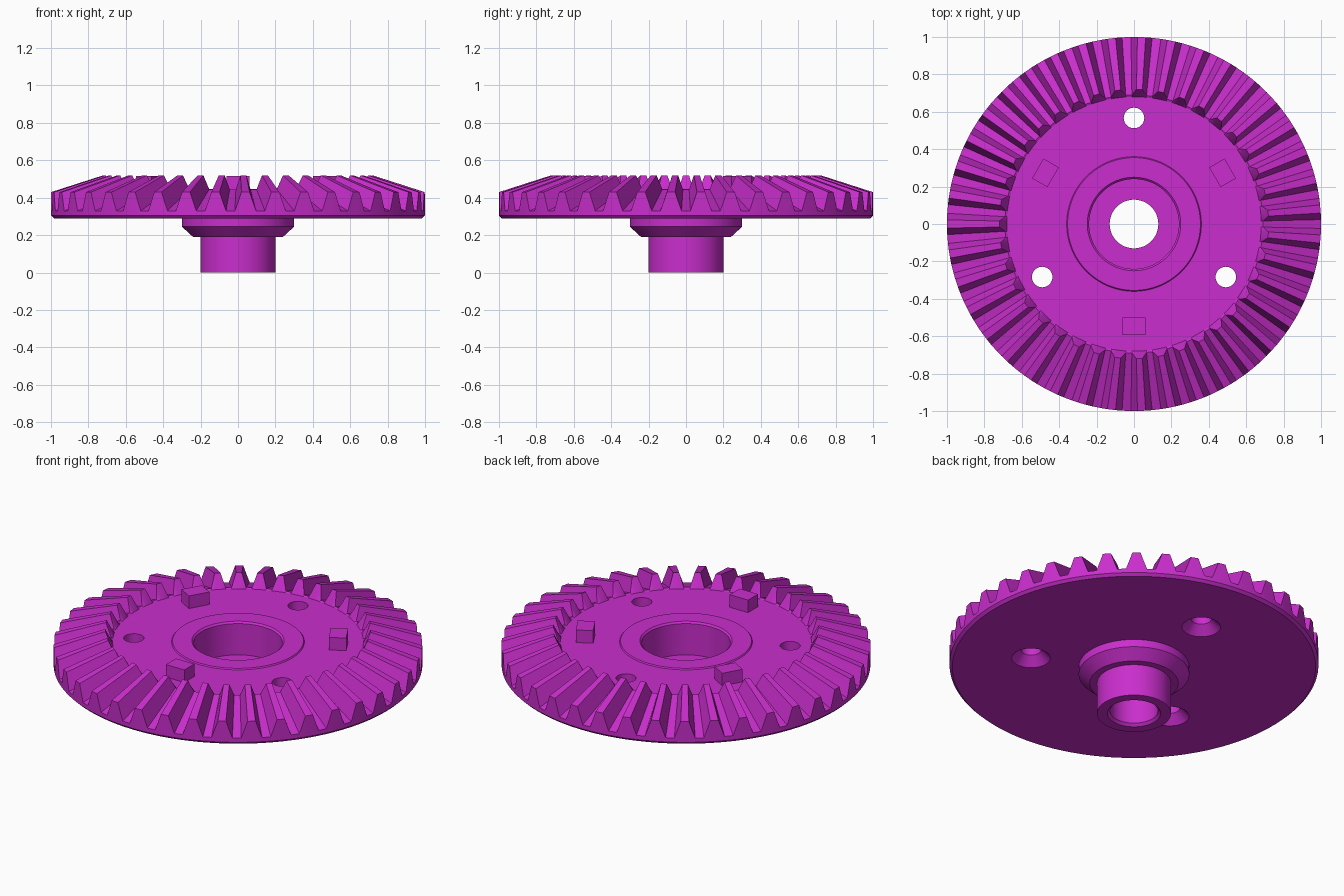
import bpy, bmesh, math
from mathutils import Matrix

if "Cube" in bpy.data.objects:
    bpy.data.objects.remove(bpy.data.objects["Cube"])

TEETH = 39
PITCH = 2 * math.pi / TEETH

purple = bpy.data.materials.new("purple plastic")
purple.diffuse_color = (0.59, 0.027, 0.61, 1)
purple.use_nodes = True
purple.node_tree.nodes["Principled BSDF"].inputs["Base Color"].default_value = purple.diffuse_color


def make_object(name, bm):
    bmesh.ops.recalc_face_normals(bm, faces=bm.faces)
    mesh = bpy.data.meshes.new(name)
    bm.to_mesh(mesh)
    bm.free()
    mesh.materials.append(purple)
    obj = bpy.data.objects.new(name, mesh)
    bpy.context.collection.objects.link(obj)
    return obj


def lathe(name, columns):
    """Join closed (r, z) profiles, given as (angle, profile), into a ring."""
    bm = bmesh.new()
    rings = [[bm.verts.new((r * math.cos(a), r * math.sin(a), z)) for r, z in prof]
             for a, prof in columns]
    for i, ring in enumerate(rings):
        nxt = rings[(i + 1) % len(rings)]
        for j in range(len(ring)):
            k = (j + 1) % len(ring)
            bm.faces.new((ring[j], nxt[j], nxt[k], ring[k]))
    return make_object(name, bm)


def gear_profile(t):
    """Wheel and hub section; t = 0 in a tooth gap, 1 on a tooth tip."""
    return [
        (0.145, 0), (0.2, 0), (0.2, 0.19), (0.24, 0.19), (0.3, 0.245), (0.3, 0.29),   # hub
        (0.985, 0.29), (1, 0.305),                                                  # back and rim
        (1, 0.33 + 0.1 * t), (0.69 + 0.03 * t, 0.445 + 0.075 * t), (0.68, 0.44),    # teeth
        (0.36, 0.44), (0.355, 0.447), (0.25, 0.447), (0.24, 0.437),                 # raised ring
        (0.24, 0.25), (0.13, 0.25), (0.13, 0.015),                                  # bore
    ]


# gear wheel: tooth outline as (half-width offset, height) around each tooth
tooth = [(-0.057, 0), (-0.039, 0.5), (-0.022, 1), (0.022, 1), (0.039, 0.5), (0.057, 0)]
columns = [((n + 0.5) * PITCH + da, gear_profile(t)) for n in range(TEETH) for da, t in tooth]
gear = lathe("gear_wheel", columns)

# countersunk bolt holes
bm = bmesh.new()
SIDES = 32
for deg in (90, 210, 330):
    a = math.radians(deg)
    cx, cy = 0.567 * math.cos(a), 0.567 * math.sin(a)
    rings = [[bm.verts.new((cx + r * math.cos(i * math.tau / SIDES),
                            cy + r * math.sin(i * math.tau / SIDES), z)) for i in range(SIDES)]
             for r, z in ((0.115, 0.28), (0.055, 0.34), (0.055, 0.5))]
    for low, high in zip(rings, rings[1:]):
        for i in range(SIDES):
            k = (i + 1) % SIDES
            bm.faces.new((low[i], low[k], high[k], high[i]))
    bm.faces.new(rings[0])
    bm.faces.new(rings[-1])
cutter = make_object("hole_cutter", bm)
cutter.hide_render = True

cut = gear.modifiers.new("bolt_holes", 'BOOLEAN')
cut.operation = 'DIFFERENCE'
cut.solver = 'EXACT'
cut.object = cutter
bpy.context.view_layer.objects.active = gear
gear.select_set(True)
bpy.ops.object.modifier_apply(modifier=cut.name)
bpy.data.objects.remove(cutter)
bpy.ops.object.shade_smooth_by_angle(angle=math.radians(25))

# drive blocks between the holes
for n, deg in enumerate((30, 150, 270)):
    bm = bmesh.new()
    bmesh.ops.create_cube(bm, size=1, matrix=Matrix.Rotation(math.radians(deg), 4, 'Z')
                          @ Matrix.Translation((0.547, 0, 0.475))
                          @ Matrix.Diagonal((0.095, 0.122, 0.08, 1)))
    make_object(f"drive_block_{n + 1}", bm)
